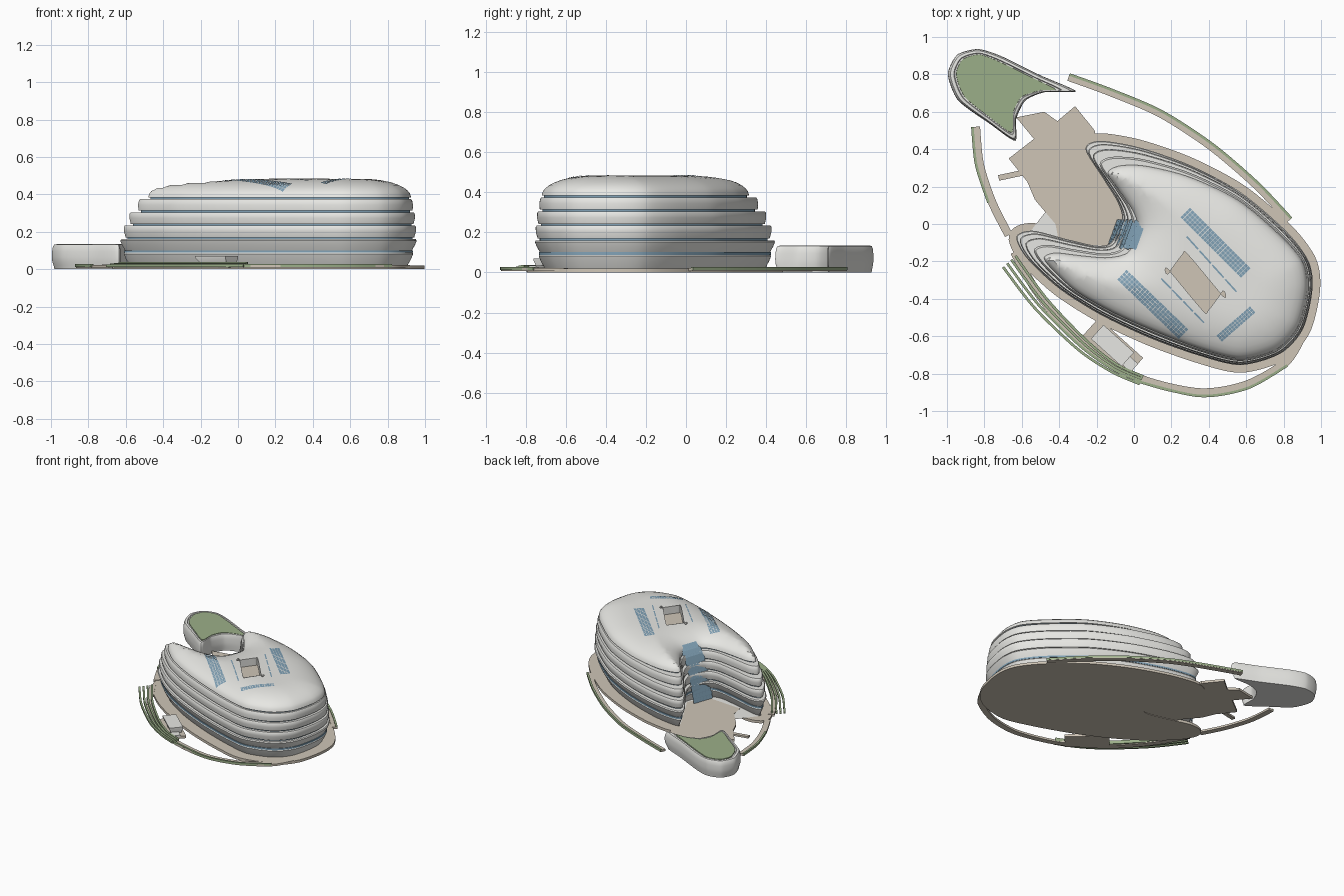
import bpy, bmesh, math
from mathutils import Vector as V
from mathutils.geometry import delaunay_2d_cdt

if "Cube" in bpy.data.objects:
    bpy.data.objects.remove(bpy.data.objects["Cube"])

def mat(name, c):
    m = bpy.data.materials.new(name)
    m.diffuse_color = (*c, 1)
    m.use_nodes = True
    m.node_tree.nodes["Principled BSDF"].inputs["Base Color"].default_value = m.diffuse_color
    return m
WHITE = mat("white_panel", (.80, .80, .77))
GLASS = mat("glass", (.22, .36, .47))
BEIGE = mat("paving", (.62, .56, .47))
GREEN = mat("planting", (.33, .43, .25))

def make(name, verts, faces, m):
    me = bpy.data.meshes.new(name)
    me.from_pydata([tuple(v) for v in verts], [], faces)
    bm = bmesh.new(); bm.from_mesh(me)
    bmesh.ops.recalc_face_normals(bm, faces=bm.faces)
    bm.to_mesh(me); bm.free()
    me.materials.append(m)
    ob = bpy.data.objects.new(name, me)
    bpy.context.collection.objects.link(ob)
    return ob

def spline(pts, n=8, closed=True, k=.42):
    P = [V(p) for p in pts]; N = len(P); out = []
    g = (lambda i: P[i % N]) if closed else (lambda i: P[min(max(i, 0), N - 1)])
    for i in range(N if closed else N - 1):
        a, b = g(i), g(i + 1)
        ta, tb = (b - g(i - 1)) * k, (g(i + 2) - a) * k
        for j in range(n):
            t = j / n
            out.append(a*(2*t**3-3*t*t+1) + ta*(t**3-2*t*t+t) + b*(3*t*t-2*t**3) + tb*(t**3-t*t))
    return out if closed else out + [P[-1]]

def offset(ring, d, closed=True):
    n = len(ring); out = []
    for i, p in enumerate(ring):
        a = ring[i - 1] if closed or i else p
        b = ring[(i + 1) % n] if closed or i < n - 1 else p
        t = (b - a).normalized()
        out.append(p + V((t.y, -t.x)) * d)
    return out

def mix(a, b, t):
    return [p.lerp(q, t) for p, q in zip(a, b)]

def loft(name, rings, m):
    n = len(rings[0][0])
    vs = [(p.x, p.y, z) for r, z in rings for p in r]
    fs = [(k*n+i, k*n+(i+1) % n, (k+1)*n+(i+1) % n, (k+1)*n+i) for k in range(len(rings)-1) for i in range(n)]
    fs += [tuple(range(n))[::-1], tuple(range((len(rings)-1)*n, len(rings)*n))]
    return make(name, vs, fs, m)

def slab(name, pts, z0, z1, m):
    ps = [V(p) for p in pts]
    return loft(name, [(ps, z0), (ps, z1)], m)

def ribbon(name, pts, a, b, z0, z1, m):
    c = spline(pts, 10, False)
    return slab(name, offset(c, a, False) + offset(c, b, False)[::-1], z0, z1, m)

def rect(cx, cy, l, w, deg):
    u = V((math.cos(math.radians(deg)), math.sin(math.radians(deg)))); v = V((-u.y, u.x)); c = V((cx, cy))
    return [c + u*l/2*a + v*w/2*b for a, b in ((-1, -1), (1, -1), (1, 1), (-1, 1))]

# Building outlines: widest floor and roof edge, matched point by point
FLOOR = [(-.255,.40),(-.18,.44),(.03,.405),(.3,.31),(.57,.165),(.81,-.04),(.93,-.2),(.95,-.35),(.9,-.56),(.78,-.69),
         (.57,-.75),(.35,-.70),(.085,-.605),(-.18,-.48),(-.4,-.34),(-.57,-.18),(-.625,-.07),(-.54,-.04),(-.36,-.085),
         (-.2,-.12),(-.12,-.1),(-.06,.02),(-.085,.12),(-.165,.25)]
ROOF = [(-.14,.27),(-.08,.31),(.06,.31),(.3,.25),(.56,.125),(.78,-.06),(.9,-.2),(.925,-.35),(.875,-.55),(.76,-.67),
        (.57,-.72),(.36,-.67),(.1,-.57),(-.12,-.47),(-.31,-.36),(-.44,-.24),(-.48,-.18),(-.42,-.155),(-.28,-.17),
        (-.14,-.18),(-.03,-.15),(.02,-.03),(0,.06),(-.08,.18)]
A, B = spline(FLOOR[::-1]), spline(ROOF[::-1])

# Stepped storeys with a recessed glass band over each
for i, (z0, z1, t, lo, hi) in enumerate([(.02,.09,0,-.045,-.015), (.09,.16,0,-.022,.004), (.16,.233,.13,-.006,.004),
                                         (.233,.304,.33,-.004,.002), (.304,.374,.63,-.002,-.004)]):
    r = mix(A, B, t)
    b = z0 + (.009 if i else 0)
    if i:
        loft(f"glass_band_{i}", [(offset(r, -.016), z0 - .002), (offset(r, -.016), b + .002)], GLASS)
    loft(f"storey_{i}", [(offset(r, lo), b), (offset(r, (lo+hi)/2 + .004), (b+z1)/2), (offset(r, hi), z1 - .008),
                         (offset(r, hi - .005), z1)], WHITE)
loft("glass_band_roof", [(offset(B, -.012), .372), (offset(B, -.012), .386)], GLASS)

# Domed roof shell with a sunken court
def dist(p):
    best = 9
    for a, b in zip(B, B[1:] + B[:1]):
        e = b - a
        s = min(1, max(0, (p - a).dot(e) / e.length_squared))
        best = min(best, (p - a - e*s).length)
    return best

def inside(p, poly):
    c = False
    for a, b in zip(poly, poly[1:] + poly[:1]):
        if (a.y > p.y) != (b.y > p.y) and p.x < (b.x-a.x)*(p.y-a.y)/(b.y-a.y) + a.x:
            c = not c
    return c

def height(p):
    s = 1 - min(dist(p) / .26, 1)
    return .383 + .1 * math.sqrt(max(0, 1 - s*s))

hole = spline([p for c in zip(rect(.328, -.313, .27, .15, -46), rect(.328, -.313, .31, .11, -46)) for p in c], 4)
pts = list(B) + list(hole)
nb, nh = len(B), len(hole)
edges = [(i, (i+1) % nb) for i in range(nb)] + [(nb+i, nb+(i+1) % nh) for i in range(nh)]
for d in (.006, .018, .038, .065, .1):
    pts += [p for p in offset(B, -d) if inside(p, B) and dist(p) > d*.93 and not inside(p, hole)]
for i in range(50):
    for j in range(40):
        p = V((-.6 + i*.035, -.8 + j*.035))
        if inside(p, B) and dist(p) > .115 and not inside(p, hole):
            pts.append(p)
res = delaunay_2d_cdt(pts, edges, [], 0, 1e-5)
rv = res[0]
rf = []
for f in res[2]:
    c = sum((rv[k] for k in f), V((0, 0))) / len(f)
    if inside(c, B) and not inside(c, hole):
        rf.append(tuple(f))
make("roof_shell", [(p.x, p.y, height(p)) for p in rv], rf, WHITE)
make("court_wall", [(p.x, p.y, z) for z in (.42, .484) for p in hole],
     [(i, (i+1) % nh, nh+(i+1) % nh, nh+i) for i in range(nh)], WHITE)
slab("court_floor", hole, .41, .425, BEIGE)

# Roof glazing made of small draped panes
def panes(name, cx, cy, l, w, deg, n, k):
    q = rect(cx, cy, l, w, deg); vs = []; fs = []
    for i in range(n):
        for j in range(k):
            for a, b in ((.06, .06), (.94, .06), (.94, .94), (.06, .94)):
                p = q[0] + (q[1]-q[0])*(i+a)/n + (q[3]-q[0])*(j+b)/k
                vs.append((p.x, p.y, height(p) + .003))
            fs.append(tuple(range(len(vs)-4, len(vs))))
    make(name, vs, fs, GLASS)
panes("skylight_north", .435, -.1, .46, .075, -45, 24, 4)
panes("skylight_south", .1, -.43, .46, .075, -44, 24, 4)
panes("skylight_east", .545, -.535, .24, .045, 41, 14, 3)
panes("roof_slot_north", .415, -.215, .41, .01, -48, 4, 1)
panes("roof_slot_south", .26, -.41, .34, .01, -46, 4, 1)

# Sloped entrance glazing curving over into the roof
prof = [(-.145, .025), (-.125, .12), (-.11, .2), (-.085, .29), (-.06, .36), (-.03, .40), (.01, .43)]
vs, fs = [], []
for (x0, z0), (x1, z1) in zip(prof, prof[1:]):
    for s in range(3):
        for j in range(6):
            for a, b in ((.04, .04), (.96, .04), (.96, .96), (.04, .96)):
                t, u = (s+b)/3, (j+a)/6
                vs.append((x0+(x1-x0)*t + .055*u, -.125 + .15*u - .015*t, z0+(z1-z0)*t))
            fs.append(tuple(range(len(vs)-4, len(vs))))
make("entrance_glazing", vs, fs, GLASS)
make("entrance_frame", [(x + dx + .004, y, z - .002) for x, z in prof for dx, y in ((0, -.13), (.055, .025))],
     [(2*i, 2*i+1, 2*i+3, 2*i+2) for i in range(len(prof)-1)], GLASS)

# Plinth, plaza and paths
P = offset(A, .045)
loft("plinth", [(P, 0), (P, .02)], BEIGE)
slab("plaza", [(-.21,.5),(-.315,.63),(-.41,.55),(-.48,.6),(-.63,.57),(-.535,.455),(-.67,.35),(-.57,.225),(-.53,.13),
               (-.42,0),(-.4,-.1),(-.1,-.12),(-.03,.03),(-.2,.35)], .004, .023, BEIGE)
slab("plaza_ramp", rect(-.66, .26, .13, .03, 12), .01, .024, BEIGE)
NE = [(-.35,.785),(-.13,.705),(.14,.59),(.41,.415),(.65,.21),(.83,.02)]
W = [(-.845,.52),(-.825,.32),(-.76,.12),(-.67,-.06)]
SW = [(-.64,-.15),(-.54,-.33),(-.42,-.49),(-.26,-.65),(.03,-.825),(.35,-.9),(.6,-.86),(.81,-.74),(.9,-.6)]
for name, path, a, b, g in (("path_north", NE, -.02, .02, -.02), ("path_west", W, -.022, .022, .022), ("path_south", SW, -.022, .022, -.022)):
    ribbon(name, path, a, b, .006, .022, BEIGE)
ribbon("hedge_north", NE, -.022, -.008, .012, .028, GREEN)
ribbon("hedge_west", W[:3], .012, .026, .012, .028, GREEN)
ribbon("hedge_south", SW[4:8], .012, .026, .012, .028, GREEN)
for i in range(4):
    o = .022 * i
    ribbon(f"planting_row_{i}", [(-.7+o, -.23+o*.9), (-.53+o, -.45+o*.7), (-.3+o*.7, -.67+o*.7), (-.12+o*.4, -.79+o*.6),
                                 (.03+o*.3, -.855+o*.6)], -.007, .007, .012, .026 + .004*i, GREEN)

# Small kiosk with a sloping canopy
slab("kiosk_pad", rect(-.12, -.665, .32, .15, -42), .006, .025, BEIGE)
loft("kiosk", [(rect(-.1, -.66, .17, .07, -42), .02), (rect(-.115, -.65, .22, .1, -42), .06),
               (rect(-.115, -.65, .22, .1, -42), .07)], WHITE)
slab("kiosk_step", rect(-.02, -.75, .06, .06, -42), .02, .035, WHITE)

# Garden pavilion with planted roof
OUT = [(-.995,.8),(-.945,.905),(-.835,.935),(-.715,.9),(-.5,.795),(-.31,.71),(-.475,.705),(-.58,.66),(-.63,.56),
       (-.635,.445),(-.77,.535),(-.94,.66)]
INN = [(-.95,.8),(-.915,.88),(-.825,.905),(-.715,.865),(-.53,.775),(-.42,.72),(-.5,.715),(-.6,.68),(-.645,.6),
       (-.655,.49),(-.77,.57),(-.905,.68)]
O, I = spline(OUT[::-1], 8, True, .36), spline(INN[::-1], 8, True, .36)
loft("pavilion", [(mix(O, I, t), z) for t, z in ((.3,0),(.2,.02),(.05,.04),(0,.065),(.02,.095),(.12,.12),(.3,.132),(.7,.134),(.8,.128))], WHITE)
loft("pavilion_green_roof", [(mix(O, I, .95), .12), (mix(O, I, 1), .134)], GREEN)

# Smooth shading with sharp edges kept
for ob in bpy.data.objects:
    ob.select_set(True)
    bpy.context.view_layer.objects.active = ob
bpy.ops.object.shade_smooth_by_angle(angle=math.radians(35))
